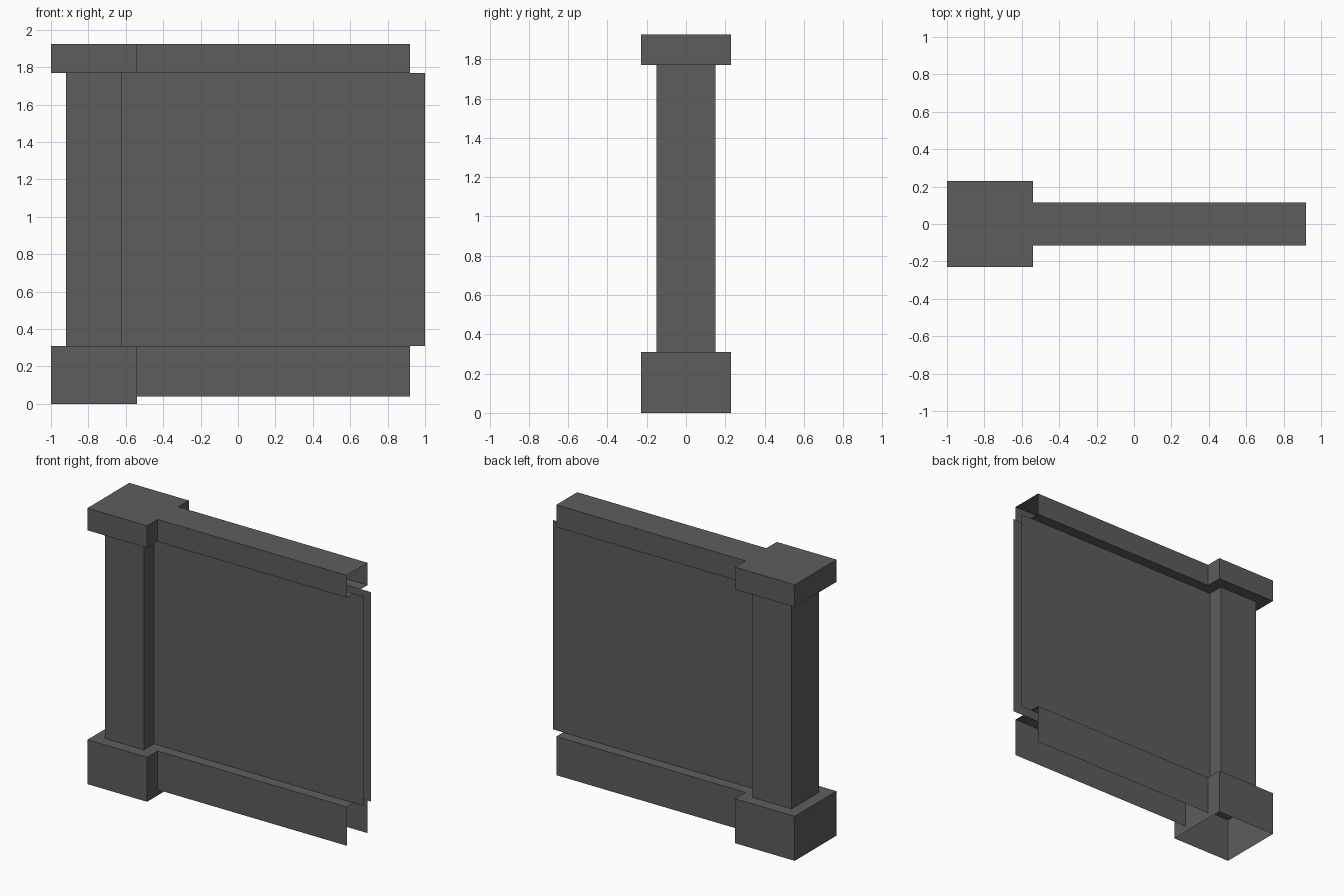
import bpy, bmesh

cube = bpy.data.objects.get("Cube")
if cube:
    bpy.data.objects.remove(cube, do_unlink=True)

GREY = (0.11, 0.11, 0.11, 1)
stone = bpy.data.materials.new("dark_grey_stone")
stone.use_nodes = True
stone.diffuse_color = GREY
stone.node_tree.nodes["Principled BSDF"].inputs["Base Color"].default_value = GREY

# Shared heights
FOOT, RAIL_FOOT, LEDGE, LINTEL, TOP = 0, 0.04, 0.31, 1.77, 1.925


def make_object(name, bm):
    mesh = bpy.data.meshes.new(name)
    bm.to_mesh(mesh)
    bm.free()
    mesh.materials.append(stone)
    obj = bpy.data.objects.new(name, mesh)
    bpy.context.collection.objects.link(obj)


def post(name, cx, profile):
    """Square rings stacked along z, open below and capped on top."""
    bm = bmesh.new()
    rings = [[bm.verts.new((cx + sx * r, sy * r, z))
              for sx, sy in ((-1, -1), (1, -1), (1, 1), (-1, 1))]
             for r, z in profile]
    for low, high in zip(rings, rings[1:]):
        for i in range(4):
            j = (i + 1) % 4
            bm.faces.new((low[i], low[j], high[j], high[i]))
    bm.faces.new(rings[-1])
    make_object(name, bm)


def strip(name, x0, x1, profile):
    """A y-z profile swept along x, with open ends."""
    bm = bmesh.new()
    pairs = [[bm.verts.new((x, y, z)) for x in (x0, x1)] for y, z in profile]
    for a, b in zip(pairs, pairs[1:]):
        bm.faces.new((a[0], a[1], b[1], b[0]))
    make_object(name, bm)


# Square pillar with plinth and capital
post("pillar", -0.77, [(0.23, FOOT), (0.23, LEDGE), (0.15, LEDGE),
                       (0.15, LINTEL), (0.23, LINTEL), (0.23, TOP)])

# Hollow wall: a skirting and a panel skin on each side
for side, s in (("front", -1), ("back", 1)):
    skirting = [(s * 0.115, RAIL_FOOT), (s * 0.115, LEDGE), (s * 0.04, LEDGE)]
    panel = [(s * 0.04, LEDGE), (s * 0.04, LINTEL)]
    if s > 0:
        skirting.reverse()
        panel.reverse()
    strip(side + "_skirting", -0.54, 0.92, skirting)
    strip(side + "_panel", -0.62, 1.0, panel)

# Coping over the wall, open at its end
strip("coping", -0.54, 0.92, [(-0.04, LINTEL), (-0.115, LINTEL), (-0.115, TOP),
                              (0.115, TOP), (0.115, LINTEL), (0.04, LINTEL)])
